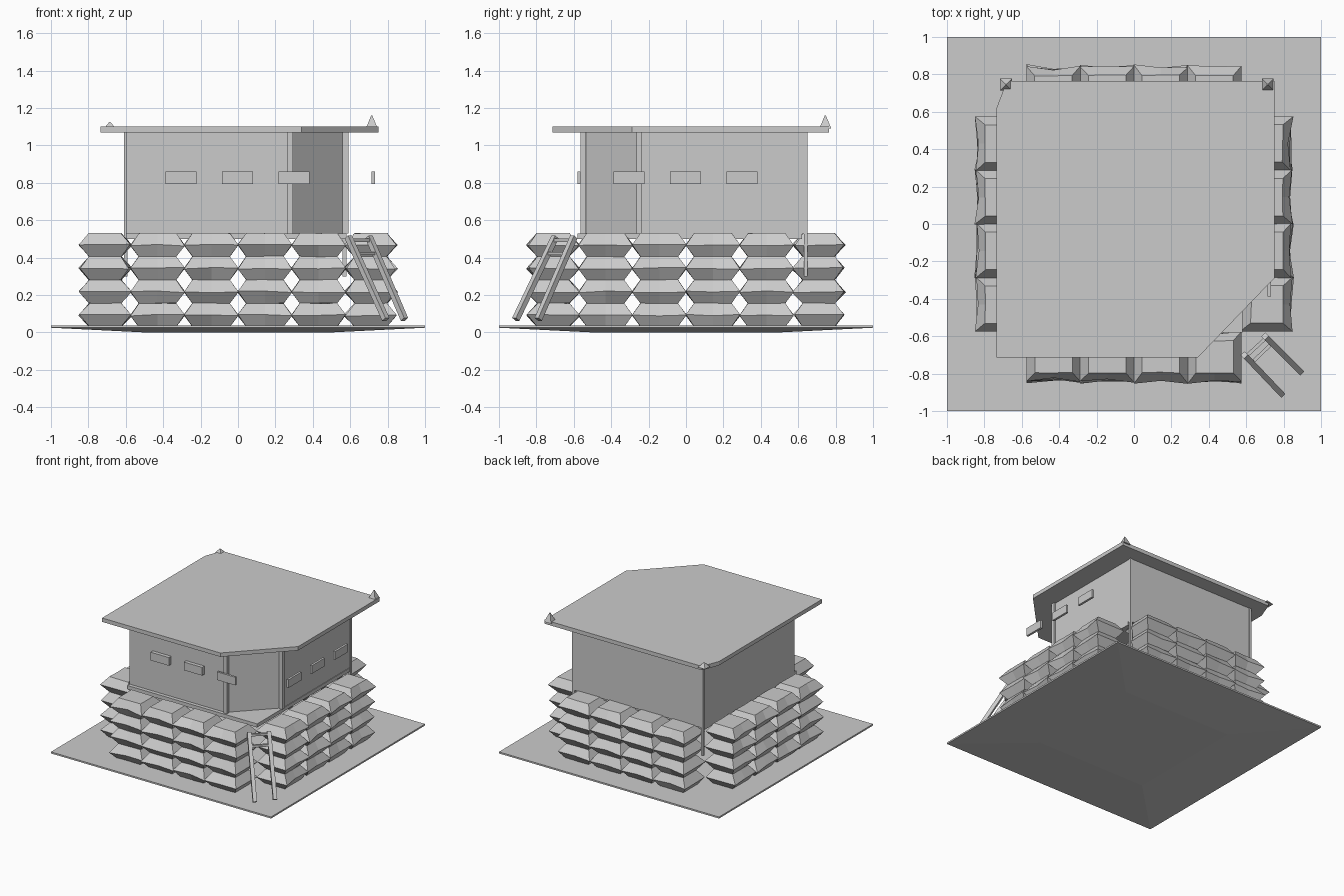
import bpy, bmesh, math, random
from mathutils import Vector, Matrix

if "Cube" in bpy.data.objects:
    bpy.data.objects.remove(bpy.data.objects["Cube"])

random.seed(4)


def make_object(name, bm):
    bmesh.ops.recalc_face_normals(bm, faces=bm.faces)
    mesh = bpy.data.meshes.new(name)
    bm.to_mesh(mesh)
    bm.free()
    obj = bpy.data.objects.new(name, mesh)
    bpy.context.collection.objects.link(obj)
    return obj


def loft(bm, rings):
    """Skin a stack of equal-length point rings and cap both ends."""
    loops = [[bm.verts.new(p) for p in ring] for ring in rings]
    n = len(loops[0])
    for a, b in zip(loops, loops[1:]):
        for i in range(n):
            j = (i + 1) % n
            bm.faces.new((a[i], a[j], b[j], b[i]))
    bm.faces.new(loops[0][::-1])
    bm.faces.new(loops[-1])


def prism(name, outline, z0, z1):
    bm = bmesh.new()
    loft(bm, [[(x, y, z) for x, y in outline] for z in (z0, z1)])
    return make_object(name, bm)


def rect(x0, x1, y0, y1):
    return [(x0, y0), (x1, y0), (x1, y1), (x0, y1)]


def beam(name, a, b, w, d):
    a, b = Vector(a), Vector(b)
    bm = bmesh.new()
    rot = (b - a).to_track_quat('Z', 'Y').to_matrix().to_4x4()
    m = Matrix.Translation((a + b) / 2) @ rot @ Matrix.Diagonal((w, d, (b - a).length, 1))
    bmesh.ops.create_cube(bm, size=1, matrix=m)
    return make_object(name, bm)


# Ground plate with a slightly sagging underside
bm = bmesh.new()
loft(bm, [[(x, y, z) for x, y in rect(-s, s, -s, s)]
          for s, z in ((0.5, 0.0), (1.0, 0.025), (1.0, 0.038))])
make_object("ground_plate", bm)


def jit(a=0.01):
    return random.uniform(-a, a)


def sandbag(bm, u, z, m):
    """Pinched pillow: wide seam in the middle, small flat top and bottom."""
    def ring(hu, hv, mid, dz, j):
        pts = [(-hu, -hv), (0, -mid), (hu, -hv), (hu, hv), (0, mid), (-hu, hv)]
        return [m @ Vector((u + x, -0.71 + y + jit(j), z + dz + jit(j / 2)))
                for x, y in pts]
    loft(bm, [ring(0.10, 0.085, 0.085, -0.062, 0.003),
              ring(0.145, 0.135, 0.122, 0, 0.01),
              ring(0.10, 0.085, 0.085, 0.064, 0.003)])


# Four sandbag walls, four courses of four bags each
for name, quarter in (("front", 0), ("right", 1), ("back", 2), ("left", 3)):
    bm = bmesh.new()
    m = Matrix.Rotation(quarter * math.pi / 2, 4, 'Z')
    for row in range(4):
        for col in range(4):
            sandbag(bm, -0.43 + col * 0.287, 0.092 + row * 0.125, m)
    make_object(name + "_sandbag_wall", bm)

# Platform floor, cabin with a cut-off entrance corner, overhanging roof
prism("platform_floor", rect(-0.6, 0.58, -0.58, 0.62), 0.5, 0.53)
cabin = [(-0.6, -0.55), (0.27, -0.55), (0.30, -0.52), (0.545, -0.27),
         (0.575, -0.24), (0.575, 0.645), (-0.6, 0.645)]
prism("cabin_walls", cabin, 0.525, 1.07)
roof = [(-0.735, -0.715), (0.34, -0.715), (0.75, -0.29), (0.75, 0.765),
        (-0.68, 0.765), (-0.735, 0.62)]
prism("roof", roof, 1.068, 1.1)

# Door posts beside the cut-off corner
for i, (x, y) in enumerate(((0.28, -0.55), (0.575, -0.25))):
    beam("door_post_%d" % i, (x, y, 0.53), (x, y, 1.07), 0.03, 0.03)

# Narrow strips running down the rear corners
for side, x in (("left", -0.6), ("right", 0.57)):
    beam("rear_%s_corner_strip" % side, (x, 0.64, 0.30), (x, 0.64, 1.07), 0.02, 0.02)

# Upturned tips on the rear roof corners
for side, x, h in (("right", 0.715, 1.16), ("left", -0.685, 1.125)):
    bm = bmesh.new()
    bmesh.ops.create_cone(bm, segments=4, cap_ends=True, radius1=0.045, radius2=0.004,
                          depth=h - 1.09,
                          matrix=Matrix.Translation((x, 0.745, (h + 1.09) / 2))
                          @ Matrix.Rotation(math.pi / 4, 4, 'Z'))
    make_object("rear_%s_roof_tip" % side, bm)

# Window slots: on the front, and standing clear of the right wall
for i in range(3):
    c = -0.305 + i * 0.302
    prism("front_window_%d" % i, rect(c - 0.083, c + 0.083, -0.58, -0.545 if i < 2 else -0.563),
          0.793, 0.86)
    prism("right_window_%d" % i, rect(0.714, 0.732, c - 0.083, c + 0.083), 0.793, 0.86)

# Ladder leaning on the open corner
rails = [((0.59, -0.70, 0.51), (0.79, -0.91, 0.07)),
         ((0.70, -0.60, 0.51), (0.89, -0.79, 0.07))]
for i, (a, b) in enumerate(rails):
    beam("ladder_rail_%d" % i, a, b, 0.03, 0.03)
for i, t in enumerate((0.04, 0.2)):
    ends = [Vector(a).lerp(Vector(b), t) for a, b in rails]
    beam("ladder_rung_%d" % i, ends[0], ends[1], 0.018, 0.018)
